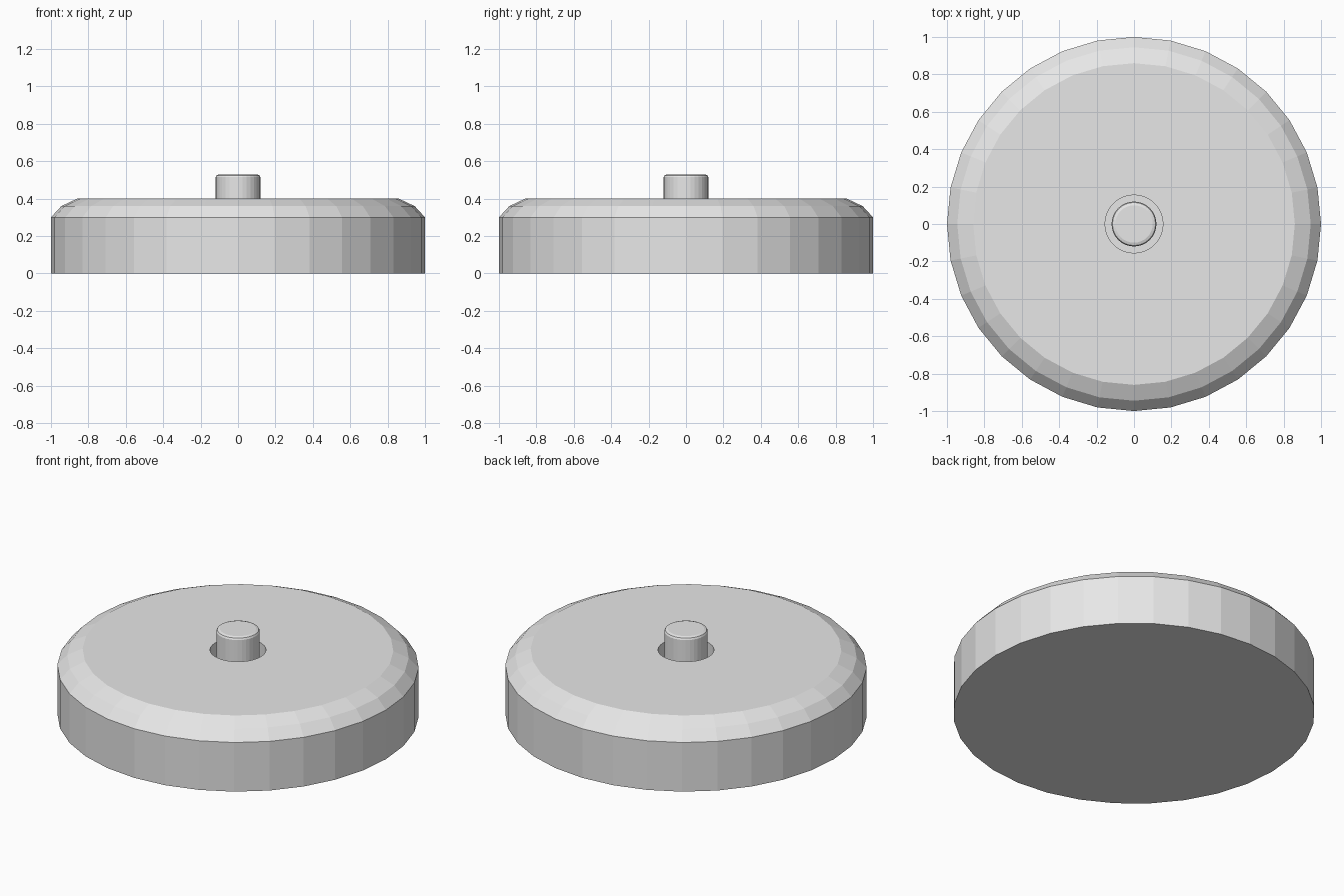
import bpy
import bmesh
from math import cos, sin, tau

SIDES = 32

cube = bpy.data.objects.get("Cube")
if cube:
    bpy.data.objects.remove(cube, do_unlink=True)

grey = bpy.data.materials.new("light_grey")
grey.use_nodes = True
grey.diffuse_color = (0.8, 0.8, 0.8, 1)
grey.node_tree.nodes["Principled BSDF"].inputs["Base Color"].default_value = (0.8, 0.8, 0.8, 1)


def lathe(name, profile):
    """Spin (radius, height) points around z and cap both ends."""
    bm = bmesh.new()
    rings = [[bm.verts.new((r * cos(tau * i / SIDES), r * sin(tau * i / SIDES), z))
              for i in range(SIDES)] for r, z in profile]
    for low, high in zip(rings, rings[1:]):
        for i in range(SIDES):
            j = (i + 1) % SIDES
            bm.faces.new((low[i], low[j], high[j], high[i]))
    bm.faces.new(rings[0][::-1])
    bm.faces.new(rings[-1])
    bmesh.ops.recalc_face_normals(bm, faces=bm.faces)
    mesh = bpy.data.meshes.new(name)
    bm.to_mesh(mesh)
    bm.free()
    mesh.materials.append(grey)
    obj = bpy.data.objects.new(name, mesh)
    bpy.context.collection.objects.link(obj)
    return obj


# Round base with a two-step bevel and a well in the middle
lathe("base_disc", [(1, 0), (1, 0.3), (0.945, 0.36), (0.86, 0.4),
                    (0.155, 0.4), (0.155, 0.2)])

# Push button standing in the well, with a small chamfered rim
lathe("button", [(0.12, 0.2), (0.12, 0.515), (0.115, 0.525), (0.1, 0.53)])
